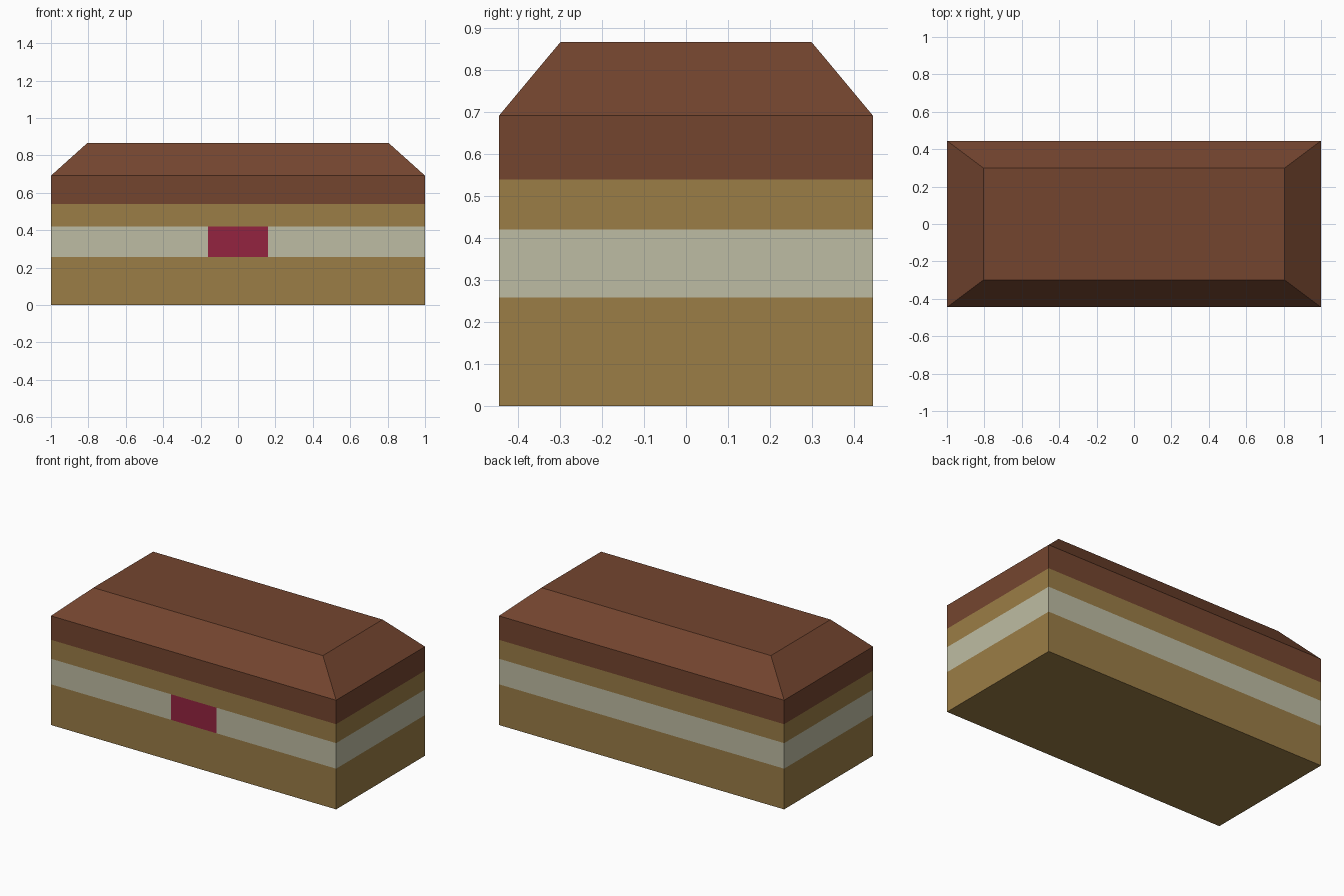
import bpy, bmesh

if "Cube" in bpy.data.objects:
    bpy.data.objects.remove(bpy.data.objects["Cube"])

HX, HY = 1.0, 0.445            # half footprint
TX, TY = 0.805, 0.299          # half size of the lid's flat top
EAVE, TOP = 0.692, 0.867
BANDS = [0.258, 0.42, 0.54]    # colour changes up the sides
CLASP = 0.16                   # half width of clasp


def material(name, rgb):
    lin = [((c / 255 + 0.055) / 1.055) ** 2.4 for c in rgb]
    m = bpy.data.materials.new(name)
    m.diffuse_color = (*lin, 1)
    m.use_nodes = True
    m.node_tree.nodes["Principled BSDF"].inputs["Base Color"].default_value = m.diffuse_color
    return m


mats = [material("tan wood", (155, 125, 70)),
        material("pale metal band", (190, 188, 163)),
        material("brown lid", (116, 69, 47)),
        material("red clasp", (148, 36, 64))]

bm = bmesh.new()

# Chest box
bmesh.ops.create_cube(bm, size=2)
for v in bm.verts:
    v.co = (v.co.x * HX, v.co.y * HY, EAVE if v.co.z > 0 else 0)

# Sloped lid: extrude the top face and taper it
top = max(bm.faces, key=lambda f: f.calc_center_median().z)
new = bmesh.ops.extrude_face_region(bm, geom=[top])["geom"]
bmesh.ops.delete(bm, geom=[top], context='FACES_ONLY')
for v in (g for g in new if isinstance(g, bmesh.types.BMVert)):
    v.co = (v.co.x * TX / HX, v.co.y * TY / HY, TOP)

# Cut horizontal colour bands
for z in BANDS:
    bmesh.ops.bisect_plane(bm, geom=bm.verts[:] + bm.edges[:] + bm.faces[:],
                           plane_co=(0, 0, z), plane_no=(0, 0, 1))


def in_front_band(f):
    c = f.calc_center_median()
    return c.y < -HY + 0.001 and BANDS[0] < c.z < BANDS[1]


# Cut the clasp into the front of the pale band
for x in (-CLASP, CLASP):
    faces = [f for f in bm.faces if in_front_band(f)]
    edges = list({e for f in faces for e in f.edges})
    verts = list({v for f in faces for v in f.verts})
    bmesh.ops.bisect_plane(bm, geom=verts + edges + faces,
                           plane_co=(x, 0, 0), plane_no=(1, 0, 0))

# Colour by height, then the clasp
bmesh.ops.recalc_face_normals(bm, faces=bm.faces[:])
for f in bm.faces:
    c = f.calc_center_bounds()
    if c.z > BANDS[2]:
        f.material_index = 2
    elif BANDS[0] < c.z < BANDS[1]:
        f.material_index = 3 if in_front_band(f) and abs(c.x) < 0.05 else 1
    else:
        f.material_index = 0

mesh = bpy.data.meshes.new("chest")
bm.to_mesh(mesh)
bm.free()
for m in mats:
    mesh.materials.append(m)
bpy.context.collection.objects.link(bpy.data.objects.new("chest", mesh))
